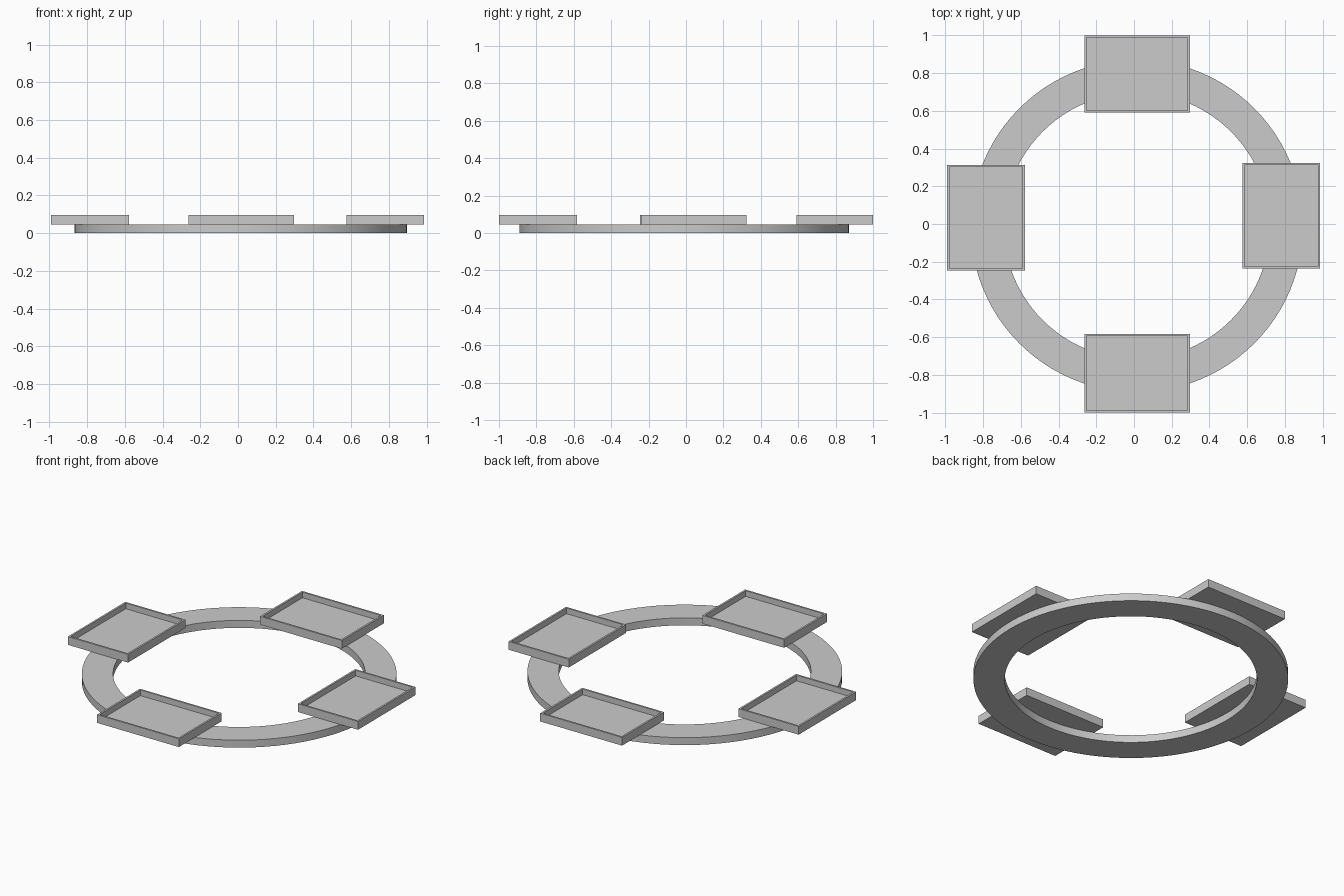
import bpy, bmesh, math

if "Cube" in bpy.data.objects:
    bpy.data.objects.remove(bpy.data.objects["Cube"])

grey = bpy.data.materials.new("plain grey")
grey.diffuse_color = (0.6, 0.6, 0.6, 1)
grey.use_nodes = True
grey.node_tree.nodes["Principled BSDF"].inputs["Base Color"].default_value = grey.diffuse_color

RING_TOP, TRAY_TOP, RIM, FLOOR = 0.046, 0.097, 0.016, 0.062


def add_object(name, bm):
    bmesh.ops.recalc_face_normals(bm, faces=bm.faces)
    mesh = bpy.data.meshes.new(name)
    bm.to_mesh(mesh)
    bm.free()
    mesh.materials.append(grey)
    obj = bpy.data.objects.new(name, mesh)
    bpy.context.collection.objects.link(obj)
    return obj


# Flat ring: a rectangular section spun round a slightly offset centre
def make_ring(cx, cy, inner, outer, segments=96):
    bm = bmesh.new()
    section = [(inner, 0), (outer, 0), (outer, RING_TOP), (inner, RING_TOP)]
    verts = [bm.verts.new((cx + r, cy, z)) for r, z in section]
    edges = [bm.edges.new((verts[i], verts[(i + 1) % 4])) for i in range(4)]
    bmesh.ops.spin(bm, geom=verts + edges, cent=(cx, cy, 0), axis=(0, 0, 1),
                   angle=math.tau, steps=segments, use_merge=True)
    bmesh.ops.remove_doubles(bm, verts=bm.verts, dist=1e-4)
    return add_object("base_ring", bm)


# Shallow tray: a box whose top face is inset and sunk to leave a thin rim
def make_tray(name, x0, x1, y0, y1):
    bm = bmesh.new()
    bmesh.ops.create_cube(bm, size=1)
    for v in bm.verts:
        v.co = (x1 if v.co.x > 0 else x0, y1 if v.co.y > 0 else y0,
                TRAY_TOP if v.co.z > 0 else RING_TOP)
    bm.normal_update()
    top = max(bm.faces, key=lambda f: f.normal.z)
    bmesh.ops.inset_region(bm, faces=[top], thickness=RIM)
    # duplicate the inner loop downwards so the recess walls are vertical
    down = bmesh.ops.extrude_discrete_faces(bm, faces=[top])["faces"][0]
    for v in down.verts:
        v.co.z = FLOOR
    return add_object(name, bm)


ring = make_ring(0.015, -0.01, 0.706, 0.881)
make_tray("back_tray", -0.263, 0.296, 0.59, 1.0)
make_tray("front_tray", -0.263, 0.296, -1.0, -0.582)
make_tray("left_tray", -0.99, -0.579, -0.247, 0.314)
make_tray("right_tray", 0.575, 0.986, -0.237, 0.323)

# Smooth the ring walls while keeping its rims sharp
bpy.context.view_layer.objects.active = ring
ring.select_set(True)
bpy.ops.object.shade_smooth_by_angle(angle=math.radians(30))
